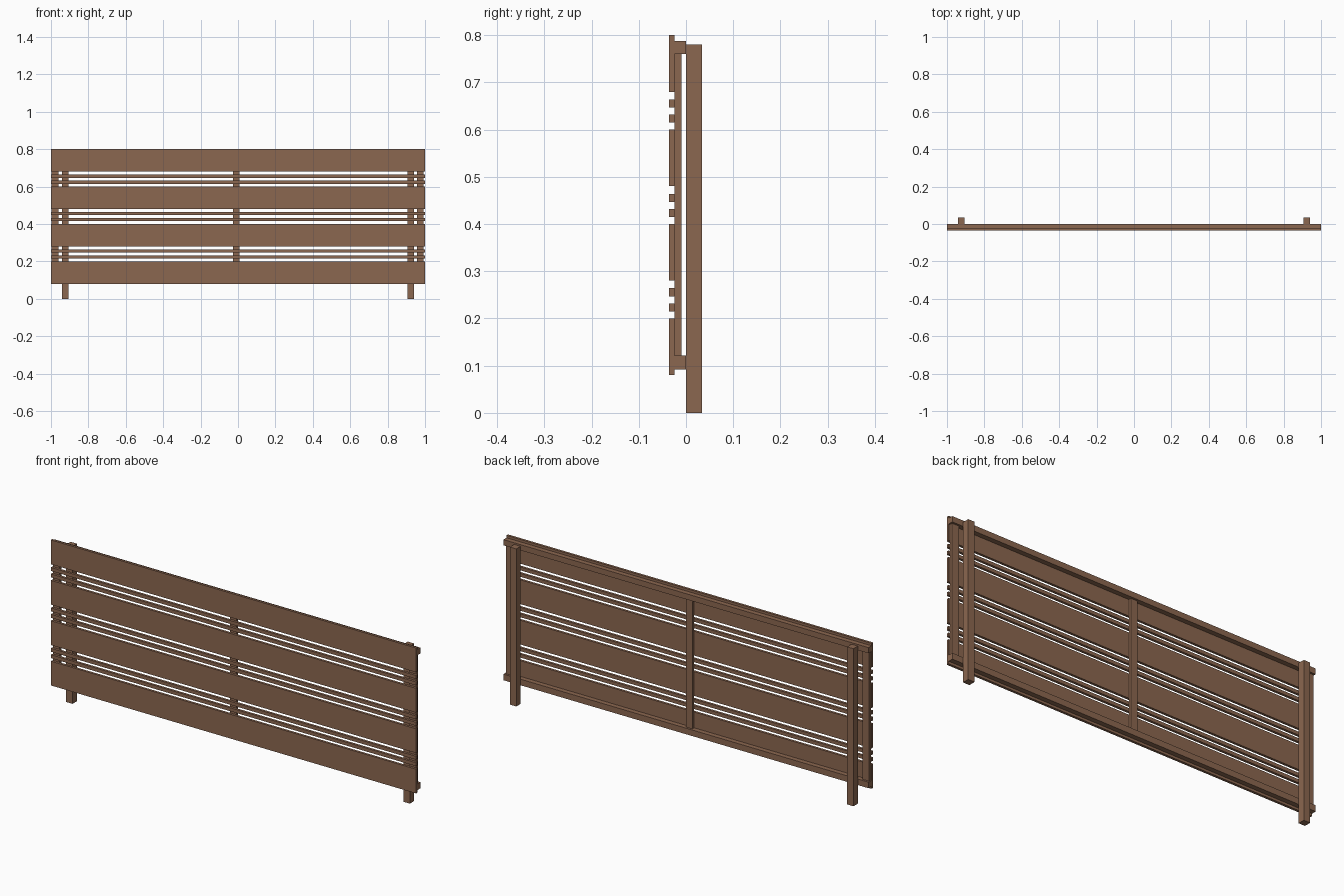
import bpy

cube = bpy.data.objects.get("Cube")
if cube:
    bpy.data.objects.remove(cube)

# One brown wood colour
wood = bpy.data.materials.new("brown_wood")
wood.use_nodes = True
colour = (0.26, 0.136, 0.08, 1)
wood.diffuse_color = colour
wood.node_tree.nodes["Principled BSDF"].inputs["Base Color"].default_value = colour


def beam(name, x, y, z):
    """Box spanning the given (low, high) range on each axis."""
    spans = (x, y, z)
    bpy.ops.mesh.primitive_cube_add(size=1)
    ob = bpy.context.object
    ob.name = ob.data.name = name
    for v in ob.data.vertices:
        v.co = [lo if c < 0 else hi for c, (lo, hi) in zip(v.co, spans)]
    ob.data.materials.append(wood)
    return ob


FULL = (-1, 1)
BOARD_Y = (-0.036, -0.024)
RAIL_Y = (-0.024, 0)
BATTEN_Y = (-0.024, -0.01)
POST_Y = (0, 0.034)

# Wide boards with a pair of thin slats in each gap
for i in range(4):
    base = 0.08 + 0.2 * i
    beam(f"wide_board_{i + 1}", FULL, BOARD_Y, (base, base + 0.12))
    if i < 3:
        for name, offset in (("lower", 0.135), ("upper", 0.167)):
            beam(f"{name}_slat_{i + 1}", FULL, BOARD_Y,
                 (base + offset, base + offset + 0.017))

# Horizontal rails behind the boards
beam("bottom_rail", FULL, RAIL_Y, (0.092, 0.122))
beam("top_rail", FULL, RAIL_Y, (0.76, 0.788))

# Upright battens between the rails
for name, x in (("right", -0.996), ("middle", -0.028), ("left", 0.956)):
    beam(f"{name}_batten", (x, x + 0.036), BATTEN_Y, (0.122, 0.76))

# Posts reaching the ground
for name, x in (("right", -0.941), ("left", 0.906)):
    beam(f"{name}_post", (x, x + 0.035), POST_Y, (0, 0.78))
